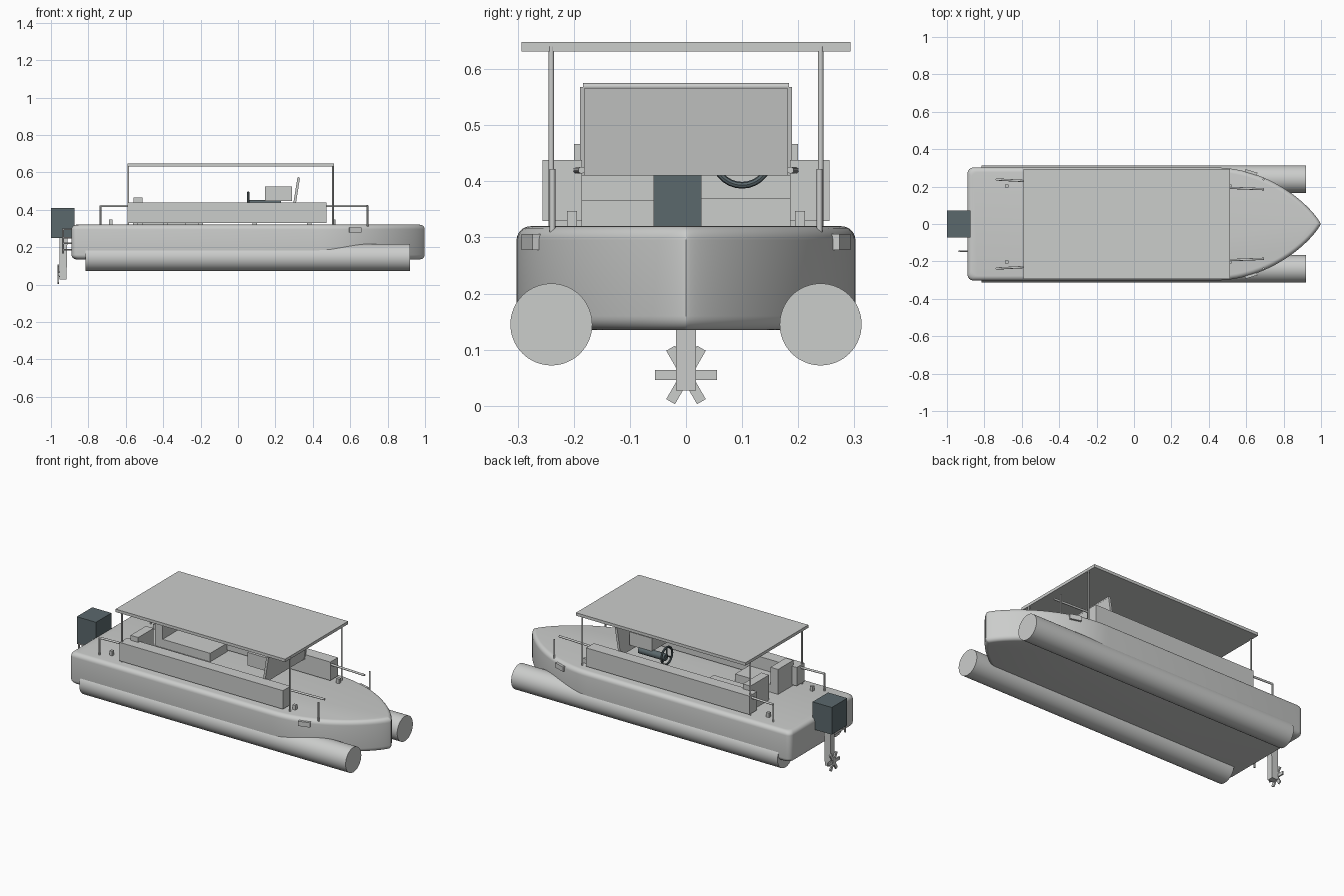
import bpy, bmesh, math
from mathutils import Vector

if "Cube" in bpy.data.objects:
    bpy.data.objects.remove(bpy.data.objects["Cube"])


def mat(name, c):
    m = bpy.data.materials.new(name)
    m.diffuse_color = (*c, 1)
    m.use_nodes = True
    m.node_tree.nodes["Principled BSDF"].inputs["Base Color"].default_value = m.diffuse_color
    return m


LIGHT = mat("light_grey", (0.6, 0.61, 0.6))
DARK = mat("slate_grey", (0.105, 0.14, 0.152))


def finish(name, bm, m, smooth=False):
    bmesh.ops.recalc_face_normals(bm, faces=bm.faces[:])
    me = bpy.data.meshes.new(name)
    bm.to_mesh(me)
    bm.free()
    ob = bpy.data.objects.new(name, me)
    bpy.context.collection.objects.link(ob)
    me.materials.append(m)
    if smooth:
        bpy.ops.object.select_all(action='DESELECT')
        ob.select_set(True)
        bpy.context.view_layer.objects.active = ob
        bpy.ops.object.shade_smooth_by_angle(angle=math.radians(35))
    return ob


def box(name, x, y, z, m=LIGHT):
    """Box from (min, max) pairs."""
    bm = bmesh.new()
    bmesh.ops.create_cube(bm, size=1)
    for v in bm.verts:
        for i, (a, b) in enumerate((x, y, z)):
            v.co[i] = (a + b) / 2 + v.co[i] * (b - a)
    return finish(name, bm, m)


def tube(name, a, b, r, m=LIGHT, n=12):
    a, b = Vector(a), Vector(b)
    bm = bmesh.new()
    bmesh.ops.create_cone(bm, cap_ends=True, segments=n, radius1=r, radius2=r, depth=(b - a).length)
    q = (b - a).to_track_quat('Z', 'Y')
    for v in bm.verts:
        v.co = q @ v.co + (a + b) / 2
    return finish(name, bm, m, True)


def prism(name, profile, y0, y1, m=LIGHT):
    """Side profile in x,z extruded along y."""
    bm = bmesh.new()
    rows = [[bm.verts.new((x, y, z)) for x, z in profile] for y in (y0, y1)]
    n = len(profile)
    for i in range(n):
        j = (i + 1) % n
        bm.faces.new((rows[0][i], rows[0][j], rows[1][j], rows[1][i]))
    bm.faces.new(rows[0])
    bm.faces.new(rows[1])
    return finish(name, bm, m)


# hull: rounded-edge loft of a plan outline with a pointed-round bow
W, R = 0.302, 0.025
half = []
for i in range(5):
    a = math.radians(90 * i / 4)
    half.append((-0.86 - 0.03 * math.cos(a), W - 0.03 + 0.03 * math.sin(a)))
for i in range(28):
    u = math.pi / 2 * i / 28
    half.append((0.43 + 0.568 * math.sin(u), W * math.cos(u) ** 1.64))
outline = half + [(0.998, 0)] + [(x, -y) for x, y in reversed(half)]
levels = []
for i in range(7):
    a = math.pi / 2 * i / 6
    levels.append((R * (1 - math.sin(a)), 0.135 + R * (1 - math.cos(a))))
levels += [(d, 0.455 - z) for d, z in reversed(levels)]
bm = bmesh.new()
rings = []
for d, z in levels:
    sx, sy = 1 - d / 0.944, 1 - d / W
    rings.append([bm.verts.new((0.054 + (x - 0.054) * sx, y * sy, z)) for x, y in outline])
n = len(outline)
for r0, r1 in zip(rings, rings[1:]):
    for i in range(n):
        j = (i + 1) % n
        bm.faces.new((r0[i], r0[j], r1[j], r1[i]))
bm.faces.new(rings[0])
bm.faces.new(rings[-1])
finish("hull", bm, LIGHT, True)

# canopy roof
box("canopy", (-0.592, 0.512), (-0.293, 0.293), (0.631, 0.648))

# parts repeated on both sides
for s, side in ((-1, "right"), (1, "left")):
    def pair(a, b):
        return tuple(sorted((s * a, s * b)))

    tube("pontoon_" + side, (-0.815, s * 0.24, 0.145), (0.92, s * 0.24, 0.145), 0.073, n=64)
    box("side_panel_" + side, (-0.592, 0.472), pair(0.185, 0.256), (0.329, 0.438))
    for x in (-0.55, -0.39, -0.2, 0.09, 0.38):
        box("panel_foot_" + side, (x - 0.012, x + 0.012), pair(0.2, 0.24), (0.315, 0.33))
    for x in (-0.587, 0.508):
        tube("canopy_post_" + side, (x, s * 0.24, 0.315), (x, s * 0.24, 0.64), 0.005)
    # rails and their posts
    tube("stern_rail_" + side, (-0.735, s * 0.238, 0.42), (-0.585, s * 0.23, 0.42), 0.006)
    tube("stern_rail_post_" + side, (-0.735, s * 0.238, 0.315), (-0.735, s * 0.238, 0.422), 0.005)
    tube("bow_rail_" + side, (0.47, s * 0.195, 0.42), (0.695, s * 0.186, 0.42), 0.006)
    tube("bow_rail_post_" + side, (0.692, s * 0.238, 0.31), (0.692, s * 0.238, 0.422), 0.005)
    # mooring cleats
    for x in (-0.68, 0.513):
        box("cleat_" + side, (x - 0.009, x + 0.009), pair(0.194, 0.212), (0.315, 0.347))
    # bow lamps on the hull side
    lamp = box("bow_lamp_" + side, (-0.033, 0.033), (-0.012, 0.012), (-0.014, 0.014))
    lamp.location = (0.625, s * 0.272, 0.292)
    lamp.rotation_euler = (0, 0, -s * math.radians(17))
    # windscreen side frame
    prism("windscreen_frame_" + side, [(0.292, 0.41), (0.306, 0.41), (0.331, 0.568), (0.317, 0.568)],
          s * 0.181, s * 0.189)

# windscreen with top bar
prism("windscreen", [(0.295, 0.41), (0.303, 0.41), (0.327, 0.566), (0.319, 0.566)], -0.185, 0.185)
tube("windscreen_top_bar", (0.323, -0.184, 0.569), (0.323, 0.184, 0.569), 0.006)

# dashboard, steering column and wheel
box("dashboard", (0.145, 0.29), (-0.12, 0.11), (0.447, 0.525))
tube("steering_column", (0.06, 0.1, 0.432), (0.23, 0.1, 0.432), 0.02, DARK, 24)
bm = bmesh.new()
N, K = 28, 8
ring = []
for i in range(N):
    a = 2 * math.pi * i / N
    row = []
    for k in range(K):
        b = 2 * math.pi * k / K
        r = 0.05 + 0.006 * math.cos(b)
        row.append(bm.verts.new((0.055 + 0.006 * math.sin(b), 0.1 + r * math.cos(a), 0.443 + r * math.sin(a))))
    ring.append(row)
for i in range(N):
    for k in range(K):
        a, b = ring[i], ring[(i + 1) % N]
        bm.faces.new((a[k], a[(k + 1) % K], b[(k + 1) % K], b[k]))
finish("steering_wheel", bm, DARK, True)
for i in range(3):
    a = math.radians(90 + 120 * i)
    tube("wheel_spoke", (0.055, 0.1, 0.443), (0.055, 0.1 + 0.05 * math.cos(a), 0.443 + 0.05 * math.sin(a)),
         0.004, DARK, 8)

# stern seats
box("right_seat_back", (-0.56, -0.51), (-0.2, -0.057), (0.318, 0.467))
box("right_seat", (-0.51, -0.28), (-0.186, -0.057), (0.318, 0.366))
box("left_seat_back", (-0.56, -0.51), (0.027, 0.2), (0.318, 0.467))
box("left_seat", (-0.51, -0.2), (0.027, 0.186), (0.318, 0.37))

# outboard motor: cowl, leg, propeller
box("motor_cowl", (-1.0, -0.875), (-0.072, 0.072), (0.25, 0.41), DARK)
prism("motor_leg", [(-0.955, 0.027), (-0.917, 0.027), (-0.912, 0.255), (-0.955, 0.255)], -0.018, 0.018)
tube("propeller_hub", (-0.966, 0, 0.055), (-0.95, 0, 0.055), 0.014)
for i in range(3):
    blade = box("propeller_blades", (-0.004, 0.004), (-0.055, 0.055), (-0.009, 0.009))
    blade.location = (-0.96, 0, 0.055)
    blade.rotation_euler = (math.radians(60 * i), 0, 0)

# boarding ladder at the stern
tube("ladder_upright", (-0.935, -0.145, 0.165), (-0.935, -0.145, 0.3), 0.005)
for z in (0.295, 0.25, 0.22, 0.185):
    tube("ladder_rung", (-0.938, -0.145, z), (-0.885, -0.145, z), 0.004)
